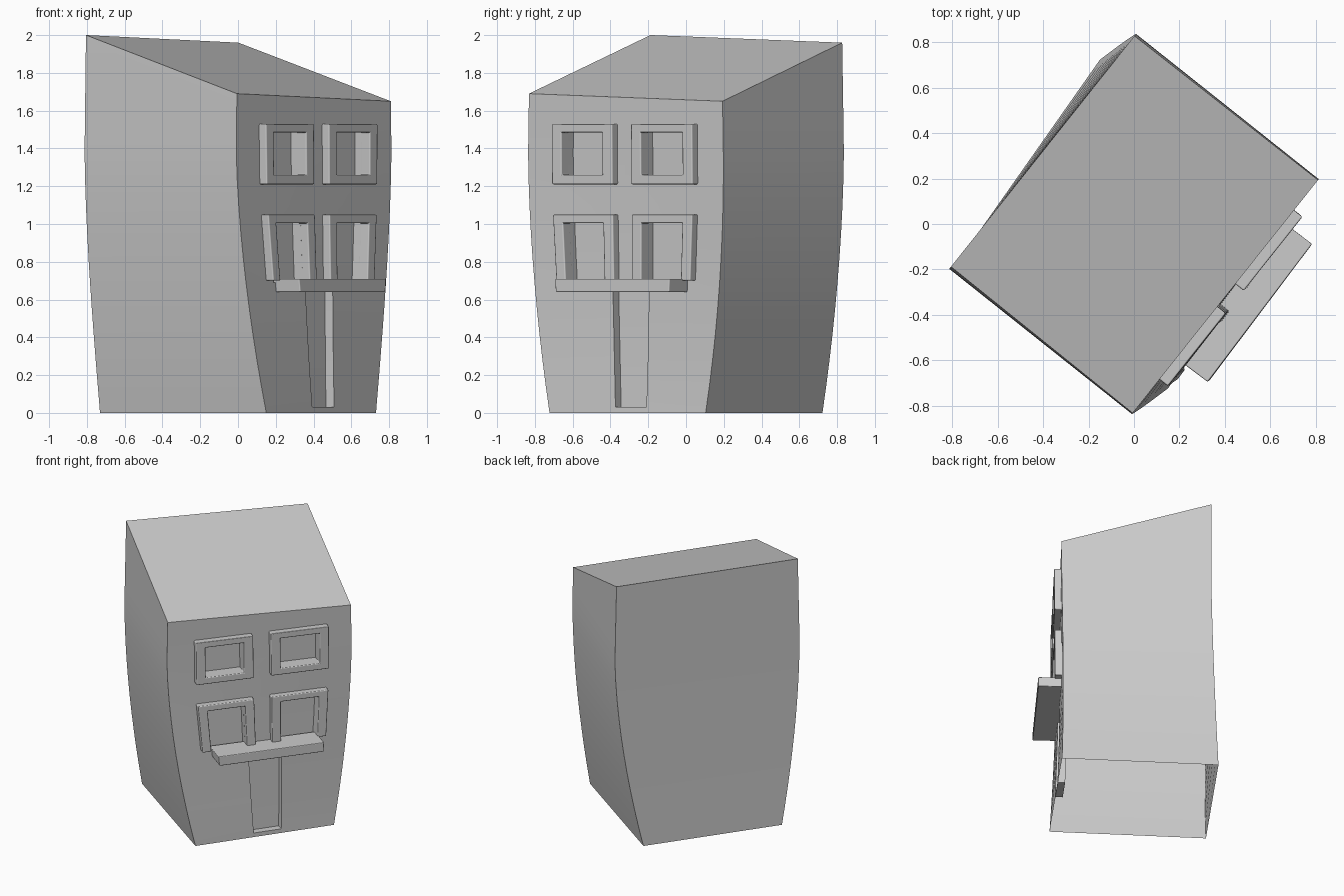
import bpy, bmesh, math

if "Cube" in bpy.data.objects:
    bpy.data.objects.remove(bpy.data.objects["Cube"])

clay = bpy.data.materials.new("plain_grey")
clay.diffuse_color = (0.6, 0.6, 0.6, 1)
clay.use_nodes = True
clay.node_tree.nodes["Principled BSDF"].inputs["Base Color"].default_value = clay.diffuse_color

W, D = 0.65, 0.51            # half width and half depth at the eaves
TURN = math.radians(51.5)    # the house stands turned on its plot
FRONT = -0.515


def warp(x, y, z):
    """Narrow and twist the house towards its foot, then turn it."""
    k = max(0.0, (1.4 - z) / 1.4)
    w = 0.66 - 0.155 * k ** 1.8 - 0.02 * max(0.0, z - 1.4)
    d = 0.513 + 0.025 * k ** 2.5
    a = TURN + math.radians(3.4) * k ** 1.3
    x, y = x * w / W, y * d / D
    return x * math.cos(a) - y * math.sin(a), x * math.sin(a) + y * math.cos(a), z


def box(name, x0, x1, y0, y1, z0, z1):
    bm = bmesh.new()
    bmesh.ops.create_cube(bm, size=1)
    for v in bm.verts:
        v.co = (x1 if v.co.x > 0 else x0,
                y1 if v.co.y > 0 else y0,
                z1 if v.co.z > 0 else z0)
    me = bpy.data.meshes.new(name)
    bm.to_mesh(me)
    bm.free()
    ob = bpy.data.objects.new(name, me)
    bpy.context.collection.objects.link(ob)
    return ob


def activate(ob):
    bpy.ops.object.select_all(action='DESELECT')
    ob.select_set(True)
    bpy.context.view_layer.objects.active = ob


def cut(ob, cutter):
    activate(ob)
    m = ob.modifiers.new("cut", 'BOOLEAN')
    m.operation, m.solver, m.object = 'DIFFERENCE', 'EXACT', cutter
    bpy.ops.object.modifier_apply(modifier=m.name)


def finish(ob, levels=(), open_base=False, bevel=0.0):
    """Slice into rows, bend into shape, shade and colour."""
    bm = bmesh.new()
    bm.from_mesh(ob.data)
    for z in levels:
        bmesh.ops.bisect_plane(bm, geom=bm.verts[:] + bm.edges[:] + bm.faces[:],
                               plane_co=(0, 0, z), plane_no=(0, 0, 1))
    if open_base:
        base = [f for f in bm.faces if all(v.co.z < 1e-4 for v in f.verts)]
        bmesh.ops.delete(bm, geom=base, context='FACES')
    for v in bm.verts:
        v.co = warp(*v.co)
    bm.to_mesh(ob.data)
    bm.free()
    ob.data.materials.clear()
    ob.data.materials.append(clay)
    activate(ob)
    if bevel:
        bpy.ops.object.shade_smooth()
        m = ob.modifiers.new("soft_edges", 'BEVEL')
        m.width, m.segments, m.limit_method = bevel, 2, 'ANGLE'
        m.harden_normals = True
    else:
        bpy.ops.object.shade_smooth_by_angle(angle=math.radians(35))


# House body with a sloping roof, slightly lower on one side
body = box("house_body", -W, W, -D, D, 0, 1.7)
for v in body.data.vertices:
    if v.co.z > 1:
        v.co.z = 1.67 - 0.031 * v.co.x + 0.304 * (v.co.y + D)

# Windows: framed openings, the lower pair resting on the shelf
cutters = []
for side, x0, x1 in (("left", -0.46, -0.055), ("right", 0.07, 0.48)):
    for row, z0, z1, sill in (("upper", 1.21, 1.53, 1.26), ("lower", 0.70, 1.05, 0.69)):
        hole = box("window_cutter", x0 + 0.067, x1 - 0.067, -0.7, -0.455, sill, z1 - 0.045)
        frame = box(f"{row}_{side}_window_frame", x0, x1, FRONT - 0.042, -0.495, z0, z1)
        cut(frame, hole)
        finish(frame, bevel=0.007)
        cutters.append(hole)

# Door recess
cutters.append(box("door_cutter", -0.10, 0.155, -0.7, -0.46, 0.03, 0.66))

for c in cutters:
    cut(body, c)
    bpy.data.objects.remove(c)
finish(body, levels=[0.137 * i for i in range(1, 12)], open_base=True)

# Shelf over the door
shelf = box("door_shelf", -0.378, 0.425, -0.668, -0.48, 0.64, 0.71)
finish(shelf, bevel=0.006)
